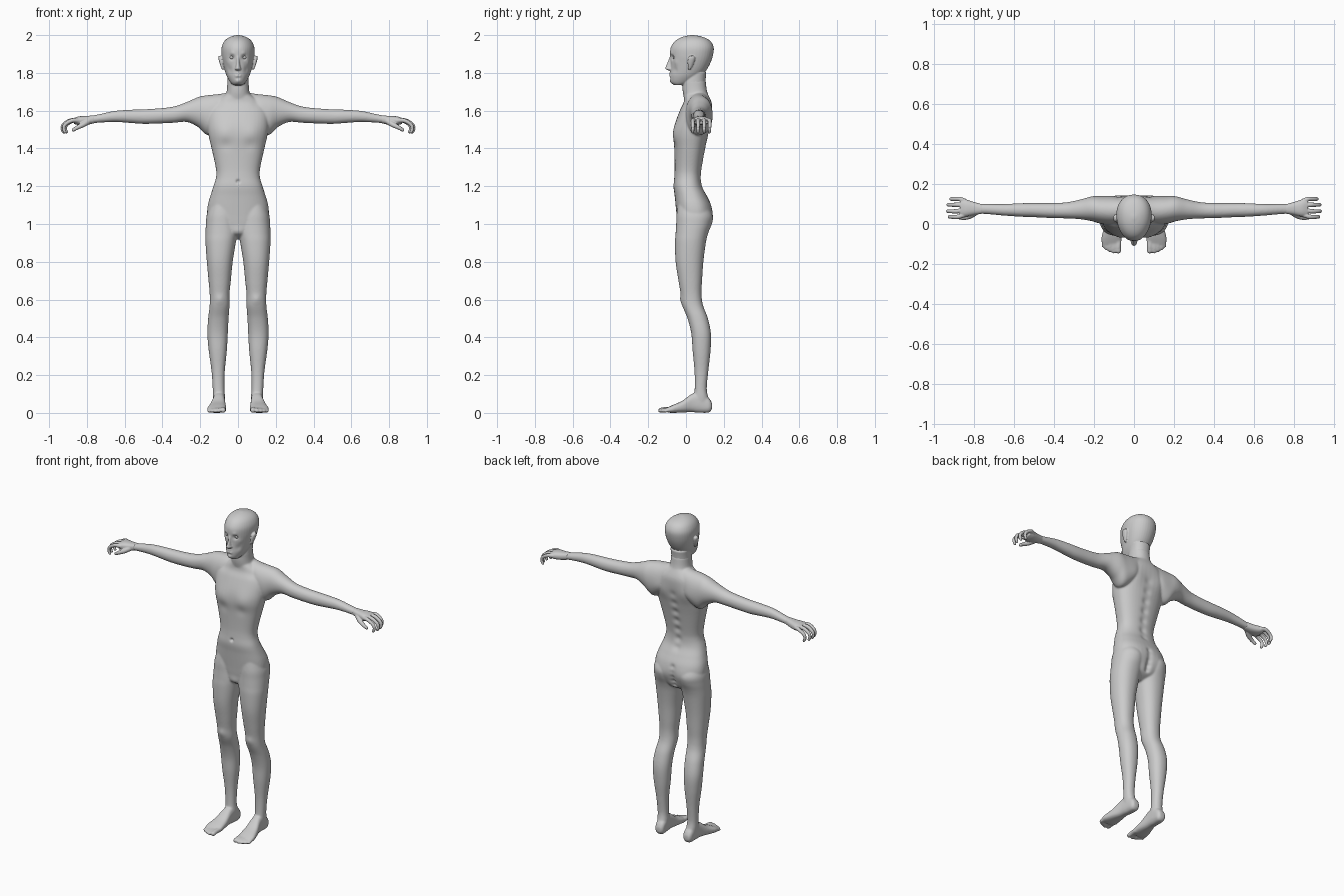
import bpy, bmesh, math
from mathutils import Vector, kdtree


def smooth_rows(rows, steps=6):
    """Catmull-Rom interpolation of rows of numbers."""
    out = []
    for i in range(len(rows) - 1):
        a, b, c, d = (rows[max(0, min(len(rows) - 1, i + k))] for k in (-1, 0, 1, 2))
        for s in range(steps):
            t = s / steps
            out.append([0.5 * (2 * q + (r - p) * t + (2 * p - 5 * q + 4 * r - w) * t * t
                               + (3 * q - p - 3 * r + w) * t ** 3)
                        for p, q, r, w in zip(a, b, c, d)])
    out.append(list(rows[-1]))
    return out


def skin(bm, rings):
    """Bridge rings of points into a closed tube."""
    vs = [[bm.verts.new(p) for p in ring] for ring in rings]
    n = len(vs[0])
    for r0, r1 in zip(vs, vs[1:]):
        for i in range(n):
            bm.faces.new((r0[i], r0[(i + 1) % n], r1[(i + 1) % n], r1[i]))
    bm.faces.new(vs[0][::-1])
    bm.faces.new(vs[-1])


def loft(bm, axis, rows, side=1, power=2.2, taper=0.0, n=40):
    """Rows are (position on axis, then low and high limits of the two other axes)."""
    rings = []
    for w, u0, u1, v0, v1 in smooth_rows(rows):
        ring = []
        for i in range(n):
            a = 2 * math.pi * i / n
            c, s = math.cos(a), math.sin(a)
            c = math.copysign(abs(c) ** (2 / power), c)
            s = math.copysign(abs(s) ** (2 / power), s)
            u = (u0 + u1) / 2 + (u1 - u0) / 2 * c * (1 + taper * s)
            v = (v0 + v1) / 2 + (v1 - v0) / 2 * s
            p = {'x': (w, u, v), 'y': (u, w, v), 'z': (u, v, w)}[axis]
            ring.append((p[0] * side, p[1], p[2]))
        rings.append(ring)
    skin(bm, rings)


def column(bm, rows, **kw):
    """Upright loft, symmetric in x: (z, half width, front, back)."""
    loft(bm, 'z', [(z, -h, h, f, b) for z, h, f, b in rows], **kw)


def finger(bm, rows, side=1, n=16):
    """Round-tipped tube along (x, y, z, radius)."""
    pts = smooth_rows(rows, 5)
    d = (Vector(pts[-1][:3]) - Vector(pts[-2][:3])).normalized()
    tip, r = Vector(pts[-1][:3]), pts[-1][3]
    pts += [[*(tip + d * r * k), r * math.sqrt(1 - k * k)] for k in (0.4, 0.7, 0.9, 0.99)]
    rings = []
    for i, p in enumerate(pts):
        t = Vector(pts[min(i + 1, len(pts) - 1)][:3]) - Vector(pts[max(i - 1, 0)][:3])
        q = t.to_track_quat('Z', 'Y')
        ring = [Vector(p[:3]) + q @ Vector((math.cos(a), math.sin(a), 0)) * p[3]
                for a in (2 * math.pi * k / n for k in range(n))]
        rings.append([(v.x * side, v.y, v.z) for v in ring])
    skin(bm, rings)


def ball(bm, centre, size):
    new = bmesh.ops.create_icosphere(bm, subdivisions=3, radius=1)['verts']
    for v in new:
        v.co = Vector(c + k * s for c, k, s in zip(centre, v.co, size))


def finish(bm, name, voxel, repeat, dents=()):
    """Fuse the parts into one skin, relax it, then press in soft dents and bumps."""
    bmesh.ops.recalc_face_normals(bm, faces=bm.faces)
    me = bpy.data.meshes.new(name)
    bm.to_mesh(me)
    bm.free()
    ob = bpy.data.objects.new(name, me)
    bpy.context.collection.objects.link(ob)
    m = ob.modifiers.new('fuse', 'REMESH')
    m.mode, m.voxel_size = 'VOXEL', voxel
    m = ob.modifiers.new('relax', 'SMOOTH')
    m.factor, m.iterations = 0.5, repeat
    dg = bpy.context.evaluated_depsgraph_get()
    me = bpy.data.meshes.new_from_object(ob.evaluated_get(dg))
    ob.modifiers.clear()
    ob.data = me
    me.name = name
    kd = kdtree.KDTree(len(me.vertices))
    for v in me.vertices:
        kd.insert(v.co, v.index)
    kd.balance()
    for x, y, z, r, depth in dents:
        for sx in ((1, -1) if x else (1,)):
            for co, i, dist in kd.find_range((x * sx, y, z), r * 2.5):
                me.vertices[i].co.y += depth * math.exp(-(dist / r) ** 2)
    for p in me.polygons:
        p.use_smooth = True
    return ob


# torso
body = bmesh.new()
column(body, [(.92, .04, .01, .06), (.95, .10, -.035, .11), (1.0, .15, -.045, .13),
              (1.05, .163, -.05, .14), (1.1, .16, -.055, .133), (1.15, .146, -.06, .11),
              (1.2, .13, -.066, .086), (1.25, .116, -.062, .08), (1.3, .118, -.06, .085),
              (1.4, .14, -.062, .103), (1.47, .156, -.066, .118), (1.53, .163, -.058, .13),
              (1.6, .16, -.033, .138), (1.645, .125, -.012, .135), (1.69, .06, -.01, .115)],
       power=2.4)
column(body, [(1.62, .085, 0, .13), (1.67, .068, -.012, .12), (1.71, .059, -.018, .11),
              (1.76, .056, -.018, .104)])

for s in (1, -1):
    # arm with shoulder
    loft(body, 'x', [(.03, .03, .12, 1.58, 1.70), (.10, .0, .135, 1.5, 1.688),
                     (.16, .0, .14, 1.47, 1.682), (.21, .014, .138, 1.512, 1.672),
                     (.27, .024, .122, 1.54, 1.646), (.34, .028, .108, 1.536, 1.622),
                     (.42, .03, .105, 1.532, 1.612), (.50, .034, .105, 1.53, 1.607),
                     (.56, .036, .104, 1.534, 1.605), (.65, .042, .1, 1.54, 1.599),
                     (.74, .05, .1, 1.536, 1.58), (.79, .05, .1, 1.53, 1.57)], s, 2.1)
    # leg
    loft(body, 'z', [(1.12, .02, .14, -.04, .1), (1.05, .005, .165, -.05, .134),
                     (1.0, .002, .17, -.052, .13), (.95, .004, .172, -.055, .116),
                     (.9, .012, .172, -.058, .105), (.8, .028, .165, -.055, .092),
                     (.7, .038, .156, -.04, .085), (.63, .045, .15, -.028, .082),
                     (.57, .045, .15, -.02, .09), (.5, .05, .158, .008, .116),
                     (.42, .054, .162, .028, .132), (.33, .059, .155, .035, .13),
                     (.22, .07, .14, .045, .118), (.13, .072, .134, .046, .11),
                     (.08, .068, .132, .04, .118), (.03, .068, .126, .03, .13)], s)
    # foot and toes
    loft(body, 'y', [(.138, .08, .115, .02, .05), (.12, .068, .126, .002, .08),
                     (.07, .068, .13, .001, .11), (.03, .068, .135, .004, .1),
                     (-.02, .064, .15, .002, .064), (-.07, .062, .163, .0, .042),
                     (-.1, .068, .16, .002, .028)], s, 2.6)
    for k, (x, y, r) in enumerate([(.078, -.135, .014), (.101, -.138, .011), (.12, -.131, .0105),
                                   (.138, -.122, .01), (.153, -.11, .0095)]):
        finger(body, [(x - .003, -.07, .017, r), (x, y + .03, .018, r), (x, y, r, r)], s)

# muscles, spine groove, cleft and navel (mirrored when x is not zero)
dents = [(.075, -.05, 1.48, .05, -.008), (.085, .13, 1.55, .05, .008), (.075, .13, 1.02, .05, .008),
         (0, -.065, 1.225, .009, .012), (.06, -.05, 1.42, .03, .004), (.1, -.02, 1.645, .02, .006),
         (0, -.06, .95, .03, -.008), (.097, -.03, .6, .025, -.006)]
dents += [(0, .08 + .05 * (z - 1.2) * 2, z, .022, -.008) for z in (1.18, 1.24, 1.3, 1.36, 1.42, 1.48, 1.54)]
dents += [(0, .125, z, .016, -.014) for z in (.96, .99, 1.02, 1.05, 1.08)]
finish(body, 'body', .005, 8, dents)

# head: skull and jaw, neck stub, nose, ears, eyes
head = bmesh.new()
column(head, [(1.735, .025, -.062, -.02), (1.75, .04, -.08, .03), (1.78, .058, -.084, .075),
              (1.81, .069, -.082, .105), (1.85, .079, -.081, .128), (1.89, .086, -.084, .142),
              (1.93, .087, -.082, .147), (1.96, .077, -.066, .136), (1.98, .06, -.042, .114),
              (1.993, .036, -.01, .08), (2.0, .008, .025, .042)], power=2.1, taper=.1)
column(head, [(1.7, .058, -.015, .108), (1.75, .056, -.018, .103), (1.8, .057, 0, .108)])
column(head, [(1.812, .008, -.09, -.06), (1.82, .018, -.108, -.05), (1.832, .013, -.108, -.05),
              (1.86, .009, -.096, -.05), (1.89, .009, -.085, -.05)])
for s in (1, -1):
    loft(head, 'z', [(1.818, .076, .085, .012, .024), (1.835, .076, .092, .01, .034),
                     (1.86, .078, .1, .008, .044), (1.88, .08, .104, .012, .048),
                     (1.89, .084, .102, .022, .04)], s)
finish(head, 'head', .0035, 4,
       [(.032, -.075, 1.882, .014, .012), (.033, -.08, 1.902, .013, -.004),
        (.048, -.065, 1.815, .018, .006), (.055, -.05, 1.855, .016, -.004),
        (0, -.085, 1.799, .011, -.004), (.009, -.085, 1.784, .009, -.005),
        (.008, -.085, 1.791, .004, .004), (0, -.083, 1.772, .009, .004),
        (0, -.083, 1.758, .013, -.004)])
eyes = bmesh.new()
for s in (1, -1):
    ball(eyes, (.032 * s, -.059, 1.882), (.013, .011, .01))
finish(eyes, 'eyes', .0025, 1)

# hands with curled fingers, thumb to the front
for s, name in ((1, 'left_hand'), (-1, 'right_hand')):
    hand = bmesh.new()
    loft(hand, 'x', [(.76, .051, .099, 1.534, 1.576), (.8, .045, .11, 1.525, 1.572),
                     (.84, .037, .122, 1.523, 1.57), (.868, .038, .124, 1.53, 1.562)], s, 2.4)
    for y0, y1, reach in ((.048, .036, -.006), (.07, .064, .002), (.094, .096, 0), (.113, .125, -.014)):
        finger(hand, [(.845, y0, 1.547, .013), (.885 + reach, y1, 1.548, .011),
                      (.92 + reach, y1, 1.528, .01), (.929 + reach, y1, 1.506, .009),
                      (.922 + reach, y1, 1.487, .008)], s)
    finger(hand, [(.79, .06, 1.545, .016), (.82, .04, 1.526, .014),
                  (.85, .031, 1.511, .011), (.872, .032, 1.498, .009)], s)
    finish(hand, name, .003, 3)
